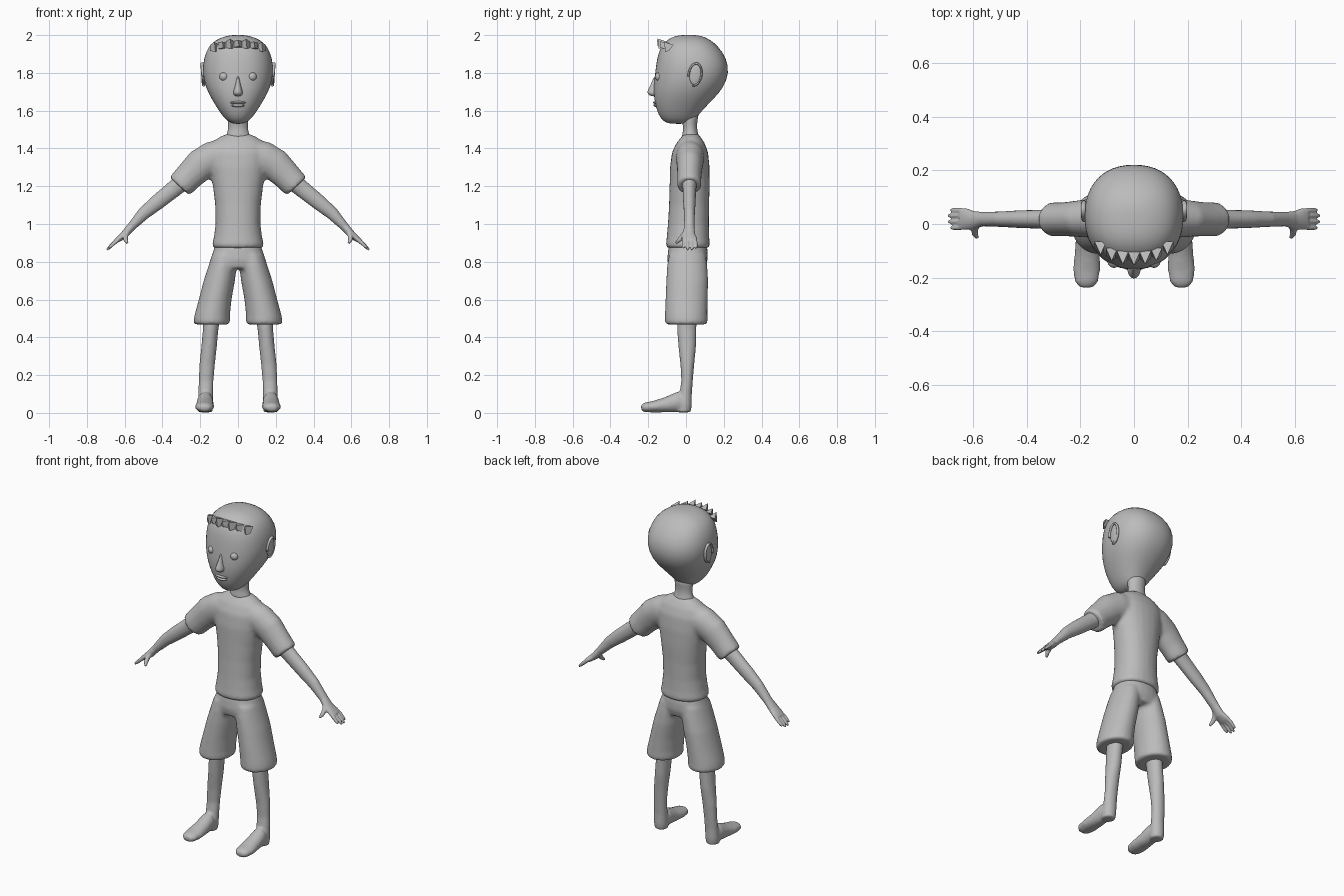
import bpy, bmesh, math
from mathutils import Vector, Matrix

clay = bpy.data.materials.new("grey_clay")
clay.diffuse_color = (0.5, 0.5, 0.5, 1)


def skin(bm, rings):
    """Bridge closed rings of points and cap both ends."""
    vs = [[bm.verts.new(p) for p in r] for r in rings]
    n = len(vs[0])
    for a, b in zip(vs, vs[1:]):
        for i in range(n):
            j = (i + 1) % n
            bm.faces.new((a[i], a[j], b[j], b[i]))
    bm.faces.new(vs[0][::-1])
    bm.faces.new(vs[-1])


def stack(bm, rows, n=24, power=2.0, side=1):
    """Horizontal oval rings: (z, centre x, half width, front y, back y)."""
    rings = []
    for z, cx, hw, yf, yb in rows:
        ring = []
        for i in range(n):
            a = 2 * math.pi * i / n
            c, s = math.cos(a), math.sin(a)
            e = 2 / power
            x = math.copysign(abs(c) ** e, c) * hw
            y = math.copysign(abs(s) ** e, s) * (yb - yf) / 2
            ring.append(((cx + x) * side, (yf + yb) / 2 + y, z))
        rings.append(ring)
    skin(bm, rings)


def tube(bm, pts, n=16, side=1):
    """Oval rings across a path: (x, y, z, radius in plane, radius across)."""
    rings = []
    for k, p in enumerate(pts):
        t = (Vector(pts[min(k + 1, len(pts) - 1)][:3]) - Vector(pts[max(k - 1, 0)][:3])).normalized()
        ref = Vector((1, 0, 0)) if abs(t.y) > 0.8 else Vector((0, 1, 0))
        v = (ref - t * ref.dot(t)).normalized()
        u = v.cross(t)
        ring = []
        for i in range(n):
            a = 2 * math.pi * i / n
            q = Vector(p[:3]) + u * p[3] * math.cos(a) + v * p[4] * math.sin(a)
            ring.append((q.x * side, q.y, q.z))
        rings.append(ring)
    skin(bm, rings)


def ball(bm, loc, size, tilt=0):
    m = Matrix.Translation(loc) @ Matrix.Rotation(tilt, 4, 'X') @ Matrix.Diagonal((*size, 1))
    bmesh.ops.create_uvsphere(bm, u_segments=20, v_segments=12, radius=1, matrix=m)


def finish(name, bm, voxel=0, smooth=0, subdiv=0, mirror=False, flat=False):
    bmesh.ops.recalc_face_normals(bm, faces=bm.faces)
    me = bpy.data.meshes.new(name)
    bm.to_mesh(me)
    bm.free()
    me.materials.append(clay)
    ob = bpy.data.objects.new(name, me)
    bpy.context.collection.objects.link(ob)
    me.polygons.foreach_set("use_smooth", [not flat] * len(me.polygons))
    if voxel:
        r = ob.modifiers.new("blend", 'REMESH')
        r.mode, r.voxel_size, r.use_smooth_shade = 'VOXEL', voxel, True
        s = ob.modifiers.new("soften", 'SMOOTH')
        s.factor, s.iterations = 0.5, smooth
    if subdiv:
        ob.modifiers.new("round", 'SUBSURF').levels = subdiv
        ob.modifiers["round"].render_levels = subdiv
    if mirror:
        ob.modifiers.new("mirror", 'MIRROR').use_mirror_merge = False
    return ob


# Head
bm = bmesh.new()
stack(bm, [(2.001, 0, .02, -.01, .04), (1.996, 0, .065, -.06, .085), (1.976, 0, .118, -.10, .13),
           (1.94, 0, .158, -.135, .172), (1.88, 0, .183, -.155, .216), (1.80, 0, .191, -.165, .231),
           (1.72, 0, .172, -.174, .20), (1.66, 0, .140, -.170, .145), (1.60, 0, .102, -.156, .085),
           (1.56, 0, .073, -.135, .055), (1.538, 0, .048, -.112, .035), (1.53, 0, .02, -.08, .0)],
      power=2.25)
finish("head", bm, subdiv=1)

# Neck, flaring into the collar
bm = bmesh.new()
stack(bm, [(1.60, 0, .06, -.04, .075), (1.55, 0, .055, -.022, .06), (1.51, 0, .051, -.014, .058),
           (1.48, 0, .057, -.018, .063), (1.44, 0, .08, -.03, .08)])
finish("neck", bm, subdiv=1)

# Nose
bm = bmesh.new()
stack(bm, [(1.79, 0, .008, -.168, -.13), (1.74, 0, .013, -.186, -.13), (1.705, 0, .025, -.207, -.13),
           (1.688, 0, .027, -.205, -.13), (1.675, 0, .015, -.185, -.13)], n=12)
finish("nose", bm, subdiv=2)

# Lips
bm = bmesh.new()
ball(bm, (0, -.158, 1.643), (.042, .017, .008))
ball(bm, (0, -.155, 1.628), (.036, .018, .009))
finish("lips", bm)

# Eyes
bm = bmesh.new()
ball(bm, (.075, -.14, 1.78), (.024, .024, .024))
finish("eyes", bm, mirror=True)

# Ears: a thin bowl with a raised rim
bm = bmesh.new()
ball(bm, (.183, .05, 1.792), (.010, .033, .056), -.1)
rim = []
for i in range(21):
    a = math.radians(-100 + 290 * i / 20)
    rim.append((.186 + .004 * math.sin(a), .048 + .034 * math.cos(a) + .006 * math.sin(a),
                1.792 + .058 * math.sin(a)))
rings = []
for k, p in enumerate(rim):
    out = (Vector(p) - Vector((.186, .05, 1.792))).normalized()
    rings.append([Vector(p) + out * .006 * math.cos(b) + Vector((.009 * math.sin(b), 0, 0))
                  for b in [j * math.pi / 4 for j in range(8)]])
skin(bm, rings)
finish("ears", bm, mirror=True)

# Jagged fringe along the hairline
bm = bmesh.new()
for k in range(7):
    x = -.125 + .25 * k / 6
    y = .02 - .16 * math.sqrt(1 - (x / .19) ** 2)
    z = 1.965 - 1.2 * x * x
    w = .022
    base = [(x - w, y + .035, z + .002), (x + w, y + .035, z + .002), (x + w, y + .01, z - .03), (x - w, y + .01, z - .03)]
    up = (x, y - .014, z + .018 - .008 * (k % 2))
    down = (x + .006, y - .010, z - .035 + .012 * (k % 2))
    b = [bm.verts.new(p) for p in base]
    u, d = bm.verts.new(up), bm.verts.new(down)
    for f in ((b[0], b[1], u), (b[1], b[2], d, u), (b[2], b[3], d), (b[3], b[0], u, d), tuple(b[::-1])):
        bm.faces.new(f)
finish("hair_fringe", bm, flat=True)

# Shirt: torso with two short sleeves
bm = bmesh.new()
stack(bm, [(.872, 0, .130, -.100, .120), (.89, 0, .137, -.107, .127), (.93, 0, .128, -.102, .123),
           (1.0, 0, .119, -.096, .121), (1.1, 0, .121, -.090, .122), (1.2, 0, .133, -.087, .126),
           (1.3, 0, .150, -.085, .125), (1.38, 0, .160, -.074, .117), (1.43, 0, .140, -.050, .098),
           (1.46, 0, .100, -.025, .078), (1.478, 0, .055, -.010, .062)], power=2.2)
for s in (1, -1):
    tube(bm, [(.05, .02, 1.375, .085, .075), (.14, .022, 1.348, .088, .075), (.20, .02, 1.312, .086, .069),
              (.255, .018, 1.257, .077, .064), (.298, .017, 1.212, .073, .064), (.31, .017, 1.199, .070, .062)],
         n=24, side=s)
finish("shirt", bm, voxel=.011, smooth=5)

# Shorts
bm = bmesh.new()
stack(bm, [(.91, 0, .115, -.085, .105), (.86, 0, .130, -.095, .115), (.81, 0, .146, -.10, .115),
           (.765, 0, .150, -.09, .10)], power=2.2)
for s in (1, -1):
    stack(bm, [(.84, .072, .065, -.09, .105), (.78, .081, .075, -.10, .113), (.70, .099, .083, -.105, .118),
               (.60, .121, .087, -.109, .115), (.52, .136, .094, -.111, .114), (.485, .139, .097, -.112, .115),
               (.468, .139, .092, -.107, .11)], side=s)
finish("shorts", bm, voxel=.011, smooth=5)

# Arms with hand, four fingers and thumb
bm = bmesh.new()
tube(bm, [(.26, .018, 1.25, .048, .045), (.34, .018, 1.185, .045, .036), (.43, .018, 1.113, .041, .033),
          (.50, .018, 1.055, .034, .029), (.565, .018, .985, .023, .027), (.60, .014, .945, .021, .035),
          (.632, .019, .92, .016, .042), (.65, .020, .908, .011, .038)])
for y0, y1, reach in ((-.010, -.014, .85), (.010, .009, 1), (.030, .031, 1), (.047, .052, .85)):
    tube(bm, [(.625, y0, .925, .011, .010), (.625 + .036 * reach, y1, .925 - .03 * reach, .011, .0095),
              (.625 + .060 * reach, y1, .925 - .053 * reach, .009, .009),
              (.625 + .070 * reach, y1, .925 - .063 * reach, .005, .005)], n=10)
tube(bm, [(.585, .006, .96, .016, .018), (.596, -.018, .935, .014, .014), (.594, -.038, .914, .012, .012),
          (.586, -.052, .898, .007, .007)], n=10)
finish("arms", bm, voxel=.005, smooth=3, mirror=True)

# Legs with feet
bm = bmesh.new()
stack(bm, [(.52, .138, .046, -.047, .057), (.44, .145, .041, -.047, .055), (.35, .153, .041, -.040, .053),
           (.25, .164, .041, -.029, .043), (.17, .169, .039, -.025, .036), (.10, .171, .039, -.035, .031),
           (.04, .173, .041, -.05, .031), (.003, .173, .037, -.05, .025)])
tube(bm, [(.173, .01, .04, .034, .036), (.174, -.045, .058, .055, .043), (.175, -.11, .042, .040, .047),
          (.177, -.17, .033, .031, .051), (.178, -.215, .029, .026, .044), (.178, -.237, .026, .016, .026)])
finish("legs", bm, voxel=.008, smooth=4, mirror=True)
